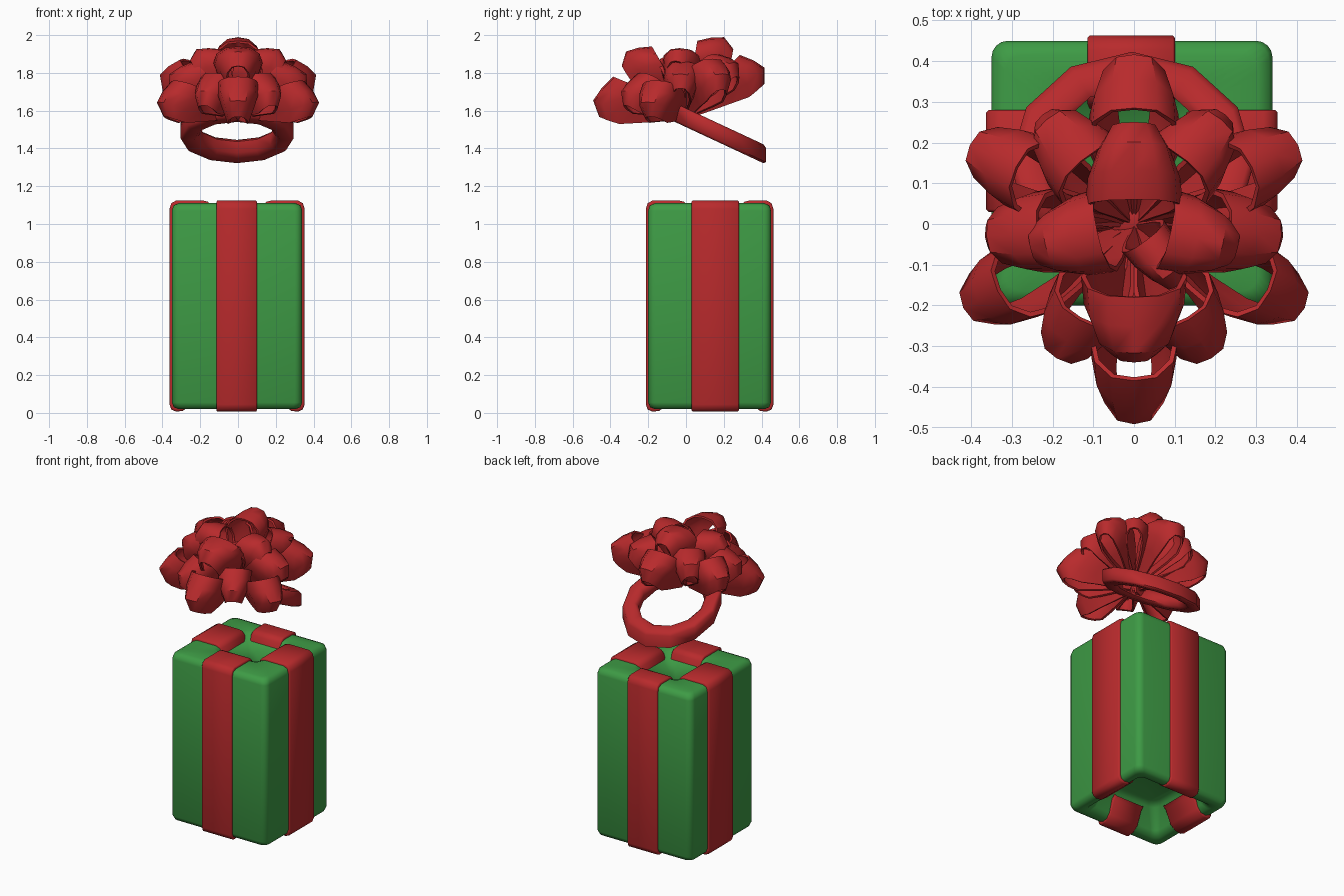
import bpy, bmesh, math
from mathutils import Vector

if "Cube" in bpy.data.objects:
    bpy.data.objects.remove(bpy.data.objects["Cube"])


def material(name, rgb):
    m = bpy.data.materials.new(name)
    m.diffuse_color = (*rgb, 1)
    m.use_nodes = True
    m.node_tree.nodes["Principled BSDF"].inputs["Base Color"].default_value = m.diffuse_color
    return m


GREEN = material("wrapping green", (0.048, 0.33, 0.06))
RED = material("ribbon red", (0.48, 0.023, 0.025))


def finish(bm, name, mat, angle=40):
    bmesh.ops.recalc_face_normals(bm, faces=bm.faces[:])
    me = bpy.data.meshes.new(name)
    bm.to_mesh(me)
    bm.free()
    me.materials.append(mat)
    me.shade_smooth()
    me.set_sharp_from_angle(angle=math.radians(angle))
    ob = bpy.data.objects.new(name, me)
    bpy.context.collection.objects.link(ob)
    return ob


def skin(bm, rows, close_u=False, close_v=False):
    """Bridge rows of points with quads; returns the vertex rows."""
    vs = [[bm.verts.new(p) for p in row] for row in rows]
    nr, nc = len(vs), len(vs[0])
    for i in range(nr if close_v else nr - 1):
        for j in range(nc if close_u else nc - 1):
            a, b = vs[i], vs[(i + 1) % nr]
            k = (j + 1) % nc
            bm.faces.new((a[j], a[k], b[k], b[j]))
    return vs


# Box: rounded rectangles stacked from the bottom recess to the top recess
BX, BY = -0.005, 0.125


def rounded_rect(hx, hy, r, z, cy=BY, n=5):
    pts = []
    for q, (sx, sy) in enumerate(((1, 1), (-1, 1), (-1, -1), (1, -1))):
        for i in range(n):
            a = math.pi / 2 * (q + i / (n - 1) * 0.98 + 0.01)
            pts.append((BX + sx * (hx - r) + r * math.cos(a),
                        cy + sy * (hy - r) + r * math.sin(a), z))
    return pts


box_rings = [
    rounded_rect(.18, .16, .05, .20), rounded_rect(.215, .195, .05, .18),
    rounded_rect(.25, .23, .04, .055), rounded_rect(.275, .255, .04, .025),
    rounded_rect(.31, .29, .04, .02), rounded_rect(.335, .315, .04, .03),
    rounded_rect(.345, .325, .04, .055), rounded_rect(.345, .325, .04, 1.07),
    rounded_rect(.337, .317, .04, 1.098), rounded_rect(.31, .29, .04, 1.11),
    rounded_rect(.175, .18, .06, 1.11, .15), rounded_rect(.15, .155, .05, 1.10, .15),
    rounded_rect(.13, .135, .05, 1.065, .15)]
bm = bmesh.new()
rows = skin(bm, box_rings, close_u=True)
bm.faces.new(rows[0])
bm.faces.new(rows[-1])
finish(bm, "gift_box", GREEN, 60)


# Ribbon bands: one strip per side, wrapped over both rims, with sunken edges
def band(name, direction, half, centre, width, top_in):
    d = Vector(direction)
    side = Vector((-d.y, d.x, 0))
    o = half + 0.013
    path = [(top_in - .05, 1.06), (top_in - .036, 1.1), (top_in - .02, 1.118),
            (top_in + .005, 1.124),
            (o - .035, 1.124), (o - .01, 1.11), (o, 1.08),
            (o, .045), (o - .01, .018), (o - .035, .007), (o - .07, .01),
            (half - .1, .042), (half - .137, .13), (half - .155, .145)]
    path = [Vector((a, 0, b)) for a, b in path]
    rows = []
    for i, p in enumerate(path):
        t = (path[min(i + 1, len(path) - 1)] - path[max(i - 1, 0)]).normalized()
        inward = Vector((t.z, 0, -t.x))
        row = []
        for u, sink in ((-1, .02), (-1, .006), (-.95, 0), (.95, 0), (1, .006), (1, .02)):
            q = p + inward * sink
            row.append(centre + d * q.x + side * (u * width / 2) + Vector((0, 0, q.z)))
        rows.append(row)
    bm = bmesh.new()
    skin(bm, rows)
    finish(bm, name, RED, 50)


for s, a, b, top_in in ((-1, "front", "left", .155), (1, "back", "right", .205)):
    band(a + "_band", (0, s, 0), .325, Vector((-.007, BY, 0)), .215, top_in)
    band(b + "_band", (s, 0, 0), .345, Vector((BX, .155, 0)), .25, .175)

# Tilted twelve-sided ring under the bow
section = [(.3, -.038), (.285, -.05), (.23, -.05), (.205, -.03),
           (.205, .03), (.23, .05), (.285, .05), (.3, .038)]
rows = []
for i in range(12):
    a = math.radians(30 * i)
    rows.append([(r * math.cos(a) - .005, .15 + .91 * r * math.sin(a),
                  1.493 + z - .466 * .91 * r * math.sin(a)) for r, z in section])
bm = bmesh.new()
skin(bm, rows, close_u=True, close_v=True)
finish(bm, "bow_ring", RED, 60)

# Bow loops: a teardrop of ribbon (along, sideways) whose hole tapers outward
HALF_DROP = [(0, .1), (.25, .42), (.5, .8), (.72, 1), (.88, .88), (.98, .5)]
DROP = HALF_DROP + [(1, 0)] + [(s, -t) for s, t in reversed(HALF_DROP)]
ACROSS = [(0, 1, 1), (.35, 1.08, .95), (.7, 1.12, .75), (1, .97, .5)]
HUB = Vector((0, 0, 1.62))


def bow_loop(name, rim_tip, reach, half_width):
    """rim_tip: far point of the wide rim; reach: ribbon width."""
    axis = Vector(rim_tip) - HUB
    length = axis.length
    e = axis.normalized()
    flat = Vector((e.x, e.y, 0)).normalized()
    side = Vector((-flat.y, flat.x, 0))
    out = (flat - e * flat.dot(e)).normalized()
    rows = []
    for s, t in DROP:
        spread = .35 + .65 * min(1, s / .75)
        rows.append([HUB + e * (s * length * f) + out * (reach * v * spread)
                     + side * (t * half_width * k) for v, f, k in ACROSS])
    bm = bmesh.new()
    skin(bm, rows)
    bmesh.ops.recalc_face_normals(bm, faces=bm.faces[:])
    bmesh.ops.solidify(bm, geom=bm.faces[:], thickness=.012)
    finish(bm, name, RED, 40)


# Loops on the centre line
for name, tip, reach, hw in (
        ("front_low_loop", (0, -.385, 1.78), .225, .11),
        ("front_high_loop", (0, -.18, 1.94), .19, .13),
        ("back_low_loop", (0, .285, 1.895), .20, .115),
        ("back_high_loop", (0, .06, 1.97), .195, .12),
        ("centre_loop", (.03, -.04, 1.87), .14, .065)):
    bow_loop(name, tip, reach, hw)

# Loops in mirrored pairs
for s, tag in ((-1, "left"), (1, "right")):
    for name, x, y, z, reach, hw in (
            ("front_outer_loop", .335, -.165, 1.76, .20, .105),
            ("back_outer_loop", .29, .14, 1.875, .20, .105),
            ("side_loop", .24, -.02, 1.86, .19, .105),
            ("front_inner_loop", .135, -.235, 1.80, .20, .10),
            ("back_inner_loop", .13, .155, 1.90, .19, .105),
            ("top_loop", .09, -.02, 1.925, .18, .105)):
        bow_loop(f"{name}_{tag}", (s * x, y, z), reach, hw)

# Knot where the loops meet
bm = bmesh.new()
bmesh.ops.create_uvsphere(bm, u_segments=12, v_segments=6, radius=.06)
for v in bm.verts:
    v.co = Vector((v.co.x, v.co.y, v.co.z * .5 + v.co.y * .15)) + HUB
finish(bm, "bow_knot", RED)
